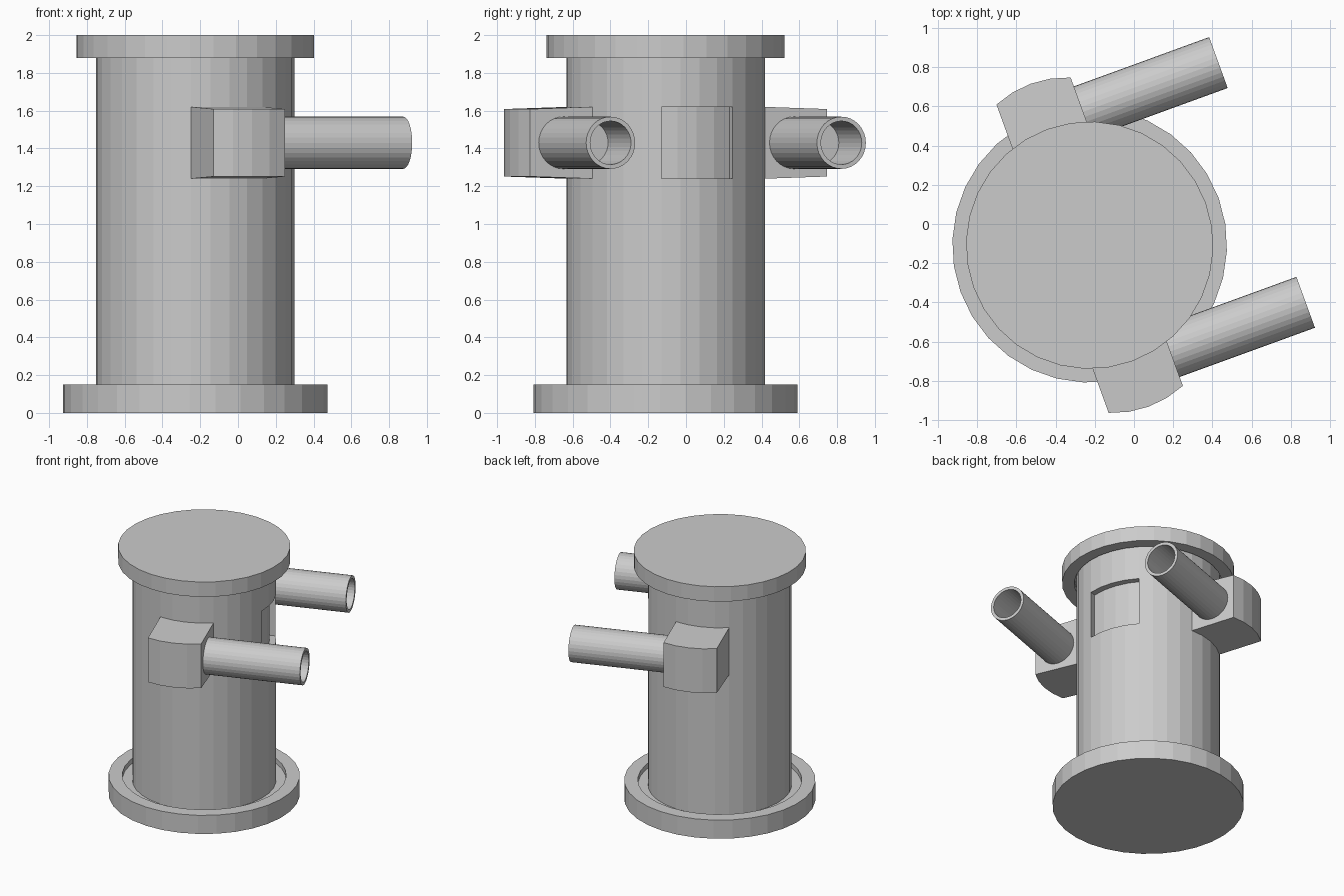
import bpy, bmesh, math
from mathutils import Vector

if "Cube" in bpy.data.objects:
    bpy.data.objects.remove(bpy.data.objects["Cube"])

SIDES = 32
CENTRE = (-0.226, -0.108, 0)
TURN = math.radians(20)
Z_LOW, Z_HIGH = 1.24, 1.62
Z_MID = (Z_LOW + Z_HIGH) / 2


def finish(bm, name):
    bmesh.ops.recalc_face_normals(bm, faces=bm.faces[:])
    mesh = bpy.data.meshes.new(name)
    bm.to_mesh(mesh)
    bm.free()
    obj = bpy.data.objects.new(name, mesh)
    obj.location = CENTRE
    obj.rotation_euler.z = TURN
    bpy.context.collection.objects.link(obj)
    return obj


def rings(bm, profile, place):
    """Stack rings from (radius, height) points; return the side faces per band."""
    loops = []
    for r, h in profile:
        loops.append([bm.verts.new(place(r * math.cos(2 * math.pi * i / SIDES),
                                         r * math.sin(2 * math.pi * i / SIDES), h))
                      for i in range(SIDES)])
    bands = [[bm.faces.new((a[i], a[(i + 1) % SIDES], b[(i + 1) % SIDES], b[i]))
              for i in range(SIDES)] for a, b in zip(loops, loops[1:])]
    bm.faces.new(loops[0][::-1])
    bm.faces.new(loops[-1])
    return bands


def turned(name, profile, place=lambda x, y, h: (x, y, h)):
    bm = bmesh.new()
    rings(bm, profile, place)
    return finish(bm, name)


def push(bm, band, middle, offset, z_scale=1.0):
    """Extrude the four side faces around one direction."""
    patch = [band[(middle + k) % SIDES] for k in (-2, -1, 0, 1)]
    geom = bmesh.ops.extrude_face_region(bm, geom=patch)["geom"]
    old = [f for f in patch if f.is_valid]
    if old:
        bmesh.ops.delete(bm, geom=old, context='FACES')
    for v in geom:
        if isinstance(v, bmesh.types.BMVert):
            v.co += Vector(offset)
            v.co.z = Z_MID + (v.co.z - Z_MID) * z_scale


# Drum body with two side blocks and a recessed window
bm = bmesh.new()
R = 0.526
bands = rings(bm, [(R, 0.11), (R, Z_LOW), (R, Z_HIGH), (R, 1.915)],
              lambda x, y, h: (x, y, h))
push(bm, bands[1], 8, (0, 0.35, 0), 0.94)
push(bm, bands[1], 24, (0, -0.35, 0), 0.94)
push(bm, bands[1], 0, (-0.05, 0, 0))
finish(bm, "drum_body")

# Base dish and upside-down lid, each with a raised rim
turned("base_dish", [(0.70, 0), (0.70, 0.15), (0.60, 0.15), (0.60, 0.11)])
turned("lid", [(0.63, 2.0), (0.63, 1.88), (0.54, 1.88), (0.54, 1.915)])

# Hollow pipes running forward from the side blocks
for name, side in (("left_pipe", 1), ("right_pipe", -1)):
    turned(name, [(0.138, 0.19), (0.138, 0.935), (0.115, 0.935), (0.115, 0.58)],
           lambda x, y, h, s=side: (h, x + s * 0.65, y + Z_MID))
